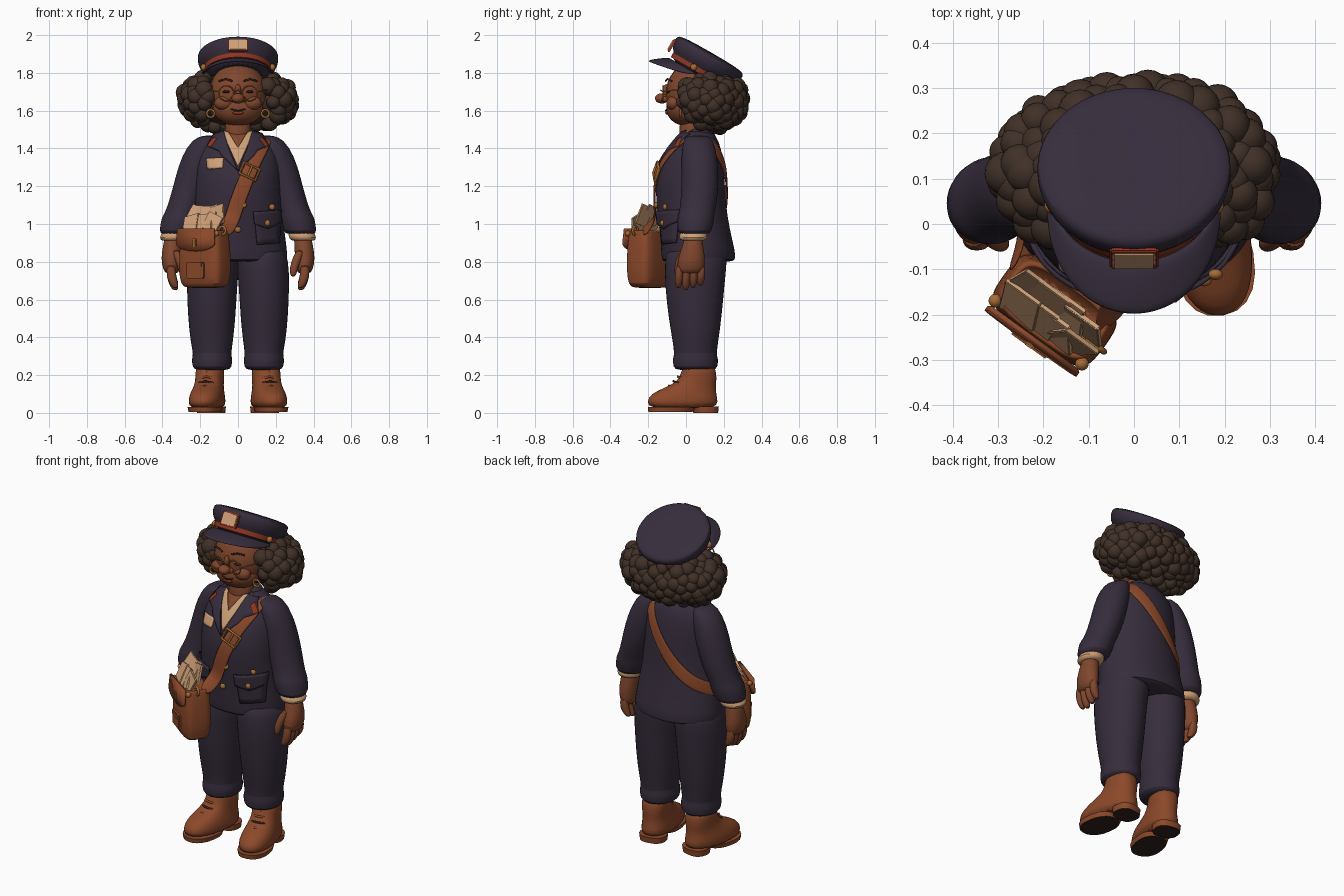
import bpy, bmesh, math, random
from math import sin, cos, pi, radians
from mathutils import Vector, Matrix
from mathutils.bvhtree import BVHTree

random.seed(4)
if "Cube" in bpy.data.objects:
    bpy.data.objects.remove(bpy.data.objects["Cube"])


def material(name, *rgb):
    m = bpy.data.materials.new(name)
    m.use_nodes = True
    m.diffuse_color = (*rgb, 1)
    m.node_tree.nodes["Principled BSDF"].inputs["Base Color"].default_value = (*rgb, 1)
    return m


NAVY = material("navy cloth", .037, .026, .045)
HAIR = material("dark brown hair", .052, .030, .021)
SKIN = material("brown skin", .215, .062, .026)
LEATHER = material("tan leather", .26, .066, .023)
CREAM = material("cream paper", .62, .35, .185)
GOLD = material("gold metal", .38, .15, .035)
RED = material("red trim", .27, .035, .014)
DARK = material("dark sole", .03, .015, .010)
I = Matrix.Identity(4)


def finish(name, bm, mat, M=I, sub=0, solid=0):
    me = bpy.data.meshes.new(name)
    if not solid:
        bmesh.ops.recalc_face_normals(bm, faces=bm.faces)
    bm.to_mesh(me)
    bm.free()
    me.materials.append(mat)
    ob = bpy.data.objects.new(name, me)
    bpy.context.collection.objects.link(ob)
    ob.matrix_world = M
    if solid:
        mod = ob.modifiers.new("thickness", "SOLIDIFY")
        mod.thickness, mod.offset = solid, 1
    if sub:
        ob.modifiers.new("smooth", "SUBSURF").levels = sub
        ob.modifiers["smooth"].render_levels = sub
    return ob


def loft(name, rings, mat, M=I, n=20, p=2, sub=1):
    """Skin horizontal superellipse rings (x, y, z, rx, ry)."""
    bm = bmesh.new()
    bend = lambda v: math.copysign(abs(v) ** (2 / p), v)
    loops = [[bm.verts.new((x + rx * bend(cos(2 * pi * i / n)), y + ry * bend(sin(2 * pi * i / n)), z))
              for i in range(n)] for x, y, z, rx, ry in rings]
    for a, b in zip(loops, loops[1:]):
        for i in range(n):
            bm.faces.new((a[i], a[(i + 1) % n], b[(i + 1) % n], b[i]))
    bm.faces.new(loops[0][::-1])
    bm.faces.new(loops[-1])
    return finish(name, bm, mat, M, sub)


def ball(name, c, r, mat, M=I):
    bm = bmesh.new()
    bmesh.ops.create_uvsphere(bm, u_segments=24, v_segments=16, radius=1,
                              matrix=Matrix.LocRotScale(Vector(c), None, Vector(r)))
    return finish(name, bm, mat, M)


def box(name, c, size, mat, M=I, rot=I, bevel=.004):
    bm = bmesh.new()
    bmesh.ops.create_cube(bm, size=1, matrix=Matrix.Translation(c) @ rot @ Matrix.Diagonal((*size, 1)))
    bmesh.ops.bevel(bm, geom=bm.edges[:], offset=bevel, segments=2, affect="EDGES")
    return finish(name, bm, mat, M)


def tube(name, pts, r, mat, M=I, closed=False):
    cu = bpy.data.curves.new(name, "CURVE")
    cu.dimensions, cu.bevel_depth, cu.bevel_resolution, cu.use_fill_caps = "3D", r, 2, True
    sp = cu.splines.new("POLY")
    sp.points.add(len(pts) - 1)
    for q, co in zip(sp.points, pts):
        q.co = (*co, 1)
    sp.use_cyclic_u = closed
    tmp = bpy.data.objects.new(name + "_path", cu)
    bm = bmesh.new()
    bm.from_mesh(tmp.to_mesh())
    tmp.to_mesh_clear()
    bpy.data.objects.remove(tmp)
    return finish(name, bm, mat, M)


def hoop(name, c, r, thick, mat, M=I):
    return tube(name, [(c[0] + r * cos(a * pi / 12), c[1], c[2] + r * sin(a * pi / 12)) for a in range(24)],
                thick, mat, M, True)


# Jacket body
torso = loft("jacket", [(0, .06, .80, .235, .175), (0, .068, .805, .264, .197), (0, .064, .86, .262, .197),
                        (0, .045, .98, .245, .185), (0, .025, 1.12, .23, .185), (0, .02, 1.25, .228, .185),
                        (0, .04, 1.36, .222, .155), (0, .06, 1.44, .185, .115), (0, .06, 1.485, .12, .085),
                        (0, .06, 1.495, .09, .07)], NAVY, n=28)
sleeves = []
for s, side in ((1, "left"), (-1, "right")):
    # Sleeves, shirt cuffs and hands
    sleeves.append(loft(side + "_sleeve", [
        (s * .15, .06, 1.47, .03, .05), (s * .175, .065, 1.45, .068, .08), (s * .207, .07, 1.36, .092, .097),
        (s * .24, .075, 1.25, .092, .10), (s * .272, .07, 1.13, .09, .098), (s * .303, .055, 1.05, .088, .094),
        (s * .309, .053, 1.04, .096, .10), (s * .33, .045, .955, .09, .092), (s * .332, .043, .945, .07, .07)], NAVY))
    loft(side + "_shirt_cuff", [(s * .33, .04, .97, .07, .075), (s * .343, .038, .925, .075, .078),
                                (s * .345, .037, .908, .062, .064)], CREAM)
    loft(side + "_palm", [(s * .34, .04, .95, .048, .048), (s * .347, .036, .89, .05, .054),
                          (s * .355, .03, .82, .055, .075), (s * .352, .025, .76, .047, .074),
                          (s * .35, .025, .735, .03, .06)], SKIN, n=14)
    for k in range(4):
        y, tip = -.034 + .039 * k, .648 + .012 * abs(k - 1)
        loft(side + "_finger", [(s * .354, y, .79, .026, .022), (s * .354, y - .003, .72, .027, .023),
                                (s * .338, y - .006, tip + .022, .024, .02), (s * .33, y - .006, tip, .013, .011)],
             SKIN, n=10)
    loft(side + "_thumb", [(s * .335, -.01, .87, .024, .026), (s * .303, -.035, .80, .026, .025),
                           (s * .292, -.045, .74, .021, .02), (s * .292, -.045, .72, .01, .01)], SKIN, n=10)
    # Trousers with turned-up cuffs
    loft(side + "_trouser_leg", [(s * .12, .06, .90, .125, .16), (s * .13, .052, .80, .14, .167),
                                 (s * .138, .046, .68, .136, .16), (s * .139, .048, .50, .127, .142),
                                 (s * .139, .05, .38, .114, .122), (s * .137, .05, .305, .10, .112),
                                 (s * .137, .05, .295, .109, .122), (s * .137, .05, .24, .107, .12),
                                 (s * .137, .05, .225, .085, .10)], NAVY)
    # Boots, splayed outward
    B = Matrix.Translation((s * .15, .06, 0)) @ Matrix.Rotation(s * radians(10), 4, "Z")
    loft(side + "_boot", [(0, -.08, .02, .088, .185), (0, -.08, .06, .094, .192), (0, -.075, .10, .088, .178),
                          (0, -.04, .132, .078, .14), (0, -.002, .165, .074, .104), (0, .008, .21, .077, .095),
                          (0, .008, .27, .07, .08)], LEATHER, B, p=2.3)
    soles = [loft(side + "_sole", [(0, -.145, .004, .084, .118), (0, -.14, .03, .09, .126)], LEATHER, B, p=2.3, sub=0),
             loft(side + "_heel", [(0, .045, 0, .074, .064), (0, .045, .035, .078, .068)], LEATHER, B, p=2.5, sub=0)]
    for ob in soles:
        ob.data.materials.append(DARK)
        for f in ob.data.polygons:
            f.material_index = int(f.normal.z < -.5)
    for k in range(4):
        z, y = .14 + .024 * k, -.165 + .024 * k
        tube(side + "_lace", [(-.04, y + .035, z - .006), (0, y + .012, z + .004), (.04, y + .035, z - .006)],
             .006, DARK if k % 2 else LEATHER, B)

bpy.context.view_layer.update()
deps = bpy.context.evaluated_depsgraph_get()
coat = BVHTree.FromObject(torso, deps)
shells = [coat] + [BVHTree.FromObject(o, deps) for o in sleeves]


def plate(name, outline, mat, lift=.002, thick=.008):
    """Lay a flat outline (x, z) on the front of the jacket."""
    bm = bmesh.new()
    f = bm.faces.new([bm.verts.new((x, 0, z)) for x, z in outline])
    f.normal_update()
    if f.normal.y > 0:
        f.normal_flip()
    bmesh.ops.triangulate(bm, faces=bm.faces[:])
    bmesh.ops.subdivide_edges(bm, edges=bm.edges[:], cuts=4, use_grid_fill=True)
    for v in bm.verts:
        hit = coat.ray_cast(Vector((v.co.x, -1, v.co.z)), Vector((0, 1, 0)))[0]
        v.co.y = (hit.y if hit else -.01) - lift
    return finish(name, bm, mat, solid=thick)


# Shirt, lapels and jacket details
plate("neck_opening", [(-.06, 1.49), (.06, 1.49), (0, 1.37)], SKIN, .001, .004)
plate("shirt_front", [(-.085, 1.49), (-.05, 1.485), (0, 1.40), (.05, 1.485), (.085, 1.49), (0, 1.30)], CREAM, .006)
for s in (1, -1):
    plate("lapel", [(s * .075, 1.49), (s * .125, 1.475), (s * .16, 1.41), (s * .10, 1.385), (s * .085, 1.36),
                    (0, 1.28), (s * .045, 1.39)], NAVY, .012, .009)
    plate("collar_tab", [(s * .125, 1.46), (s * .162, 1.415), (s * .145, 1.405), (s * .112, 1.45)], RED, .022, .004)
    plate("pocket", [(s * .085, 1.04), (s * .22, 1.04), (s * .215, .90), (s * .10, .89)], NAVY, .004, .010)
    plate("pocket_flap", [(s * .08, 1.065), (s * .225, 1.075), (s * .222, 1.01), (s * .155, .975), (s * .085, 1.0)],
          NAVY, .015, .010)
plate("name_tag", [(-.165, 1.345), (-.075, 1.35), (-.08, 1.295), (-.16, 1.29)], CREAM, .005)
for x, z in ((.03, 1.10), (0, .97), (.155, 1.005), (.18, 1.09)):
    hit = coat.ray_cast(Vector((x, -1, z)), Vector((0, 1, 0)))[0]
    ball("jacket_button", hit - Vector((0, .006 if x < .1 else .026, 0)), (.016, .012, .016), GOLD)
loft("jacket_collar", [(0, .065, 1.44, .125, .09), (0, .075, 1.495, .10, .078), (0, .075, 1.51, .08, .062)], NAVY)

# Shoulder strap laid over the coat
route = [(-.035, -.17, 1.02), (-.01, -.17, 1.1), (.035, -.16, 1.22), (.09, -.14, 1.33), (.14, -.07, 1.42),
         (.155, .04, 1.48), (.14, .13, 1.43), (.08, .2, 1.33), (0, .22, 1.22), (-.09, .2, 1.11),
         (-.165, .15, 1.03), (-.22, .06, .98), (-.24, -.03, .96)]
path = [(Vector((-.075, -.235, .94)), Vector((.45, -.85, 0)))]
for q in map(Vector, route):
    goal = Vector((q.x * .3, .04, min(q.z, 1.3)))
    d = (goal - q).normalized()
    trees = shells if q.z > 1.3 else shells[:1]
    hits = [h for h in (t.ray_cast(q - d * .4, d) for t in trees) if h[0]]
    best = min(hits, key=lambda h: h[3])
    path.append((best[0] + best[1] * .008, best[1]))
path.append((Vector((-.27, -.11, .94)), Vector((-1, 0, 0))))
bm = bmesh.new()
rows = []
for i, (c, nrm) in enumerate(path):
    t = path[min(i + 1, len(path) - 1)][0] - path[max(i - 1, 0)][0]
    w = t.cross(nrm).normalized() * (.044 if i < 4 else .04)
    rows.append((bm.verts.new(c - w), bm.verts.new(c + w)))
for a, b in zip(rows, rows[1:]):
    bm.faces.new((a[0], a[1], b[1], b[0])).normal_update()
bm.normal_update()
if bm.faces[:][2].normal.y > 0:
    bmesh.ops.reverse_faces(bm, faces=bm.faces[:])
finish("shoulder_strap", bm, LEATHER, solid=.013, sub=2)
# Strap buckle
mid, nrm = (path[3][0] + path[4][0]) / 2, (path[3][1] + path[4][1]).normalized()
t = (path[4][0] - path[3][0]).normalized()
K = Matrix((t.cross(nrm), nrm, t)).transposed().to_4x4()
K.translation = mid + nrm * .016
tube("strap_buckle", [(-.046, 0, -.033), (.046, 0, -.033), (.046, 0, .033), (-.046, 0, .033)], .009, GOLD, K, True)
tube("buckle_pin", [(0, 0, -.033), (0, .005, .033)], .006, GOLD, K)

# Mail bag
G = Matrix.Translation((-.175, -.19, 0)) @ Matrix.Rotation(radians(-36), 4, "Z")
loft("bag", [(0, 0, .66, .10, .055), (0, 0, .675, .13, .074), (0, 0, .76, .14, .085), (0, 0, .90, .132, .08),
             (0, 0, .97, .122, .072), (0, 0, .968, .11, .06), (0, 0, .93, .105, .055)], LEATHER, G, n=28, p=4)
bm = bmesh.new()
arc = [(.125 * cos(a * pi / 12), .90 - .045 * sin(a * pi / 12)) for a in range(13)]
f = bm.faces.new([bm.verts.new((x, -.074 - (.975 - z) * .07, z)) for x, z in [(-.118, .975), (.118, .975)] + arc])
f.normal_update()
if f.normal.y > 0:
    f.normal_flip()
finish("bag_flap", bm, LEATHER, G, solid=.012)
box("bag_pocket", (0, -.085, .755), (.11, .018, .085), LEATHER, G)
box("bag_pocket_flap", (0, -.093, .785), (.10, .012, .03), LEATHER, G)
box("bag_clasp", (0, -.094, .90), (.024, .012, .045), GOLD, G)
hoop("bag_ring", (.12, -.01, .965), .022, .007, GOLD, G)
for s in (1, -1):
    ball("bag_stud", (s * .118, -.06, .95), (.015, .015, .015), GOLD, G)
for i in range(8):
    spin = Matrix.Rotation(random.uniform(-.45, .45), 4, "Y") @ Matrix.Rotation(random.uniform(-.55, -.25), 4, "X")
    box("letter", (-.068 + .046 * (i % 4), -.035 + .045 * (i // 4), 1.0 + .045 * (i // 4)), (.095, .012, .11),
        CREAM, G, spin, .002)

# Head and face
loft("neck", [(0, .035, 1.40, .085, .075), (0, .03, 1.48, .068, .065), (0, .03, 1.60, .068, .065)], SKIN)
ball("head", (0, .035, 1.69), (.152, .142, .165), SKIN)
ball("jaw", (0, -.002, 1.612), (.134, .102, .092), SKIN)
ball("nose", (0, -.128, 1.665), (.034, .036, .027), SKIN)
ball("nose_bridge", (0, -.105, 1.70), (.017, .02, .04), SKIN)
ball("lower_lip", (0, -.098, 1.588), (.03, .012, .009), RED)
tube("smile", [(.014 * k, -.108 + .0016 * k * k, 1.60 + .0014 * k * k) for k in range(-4, 5)], .004, DARK)
for s in (1, -1):
    ball("cheek", (s * .075, -.066, 1.64), (.05, .038, .038), SKIN)
    ball("nostril", (s * .026, -.112, 1.66), (.017, .02, .015), SKIN)
    ball("ear", (s * .153, .03, 1.66), (.02, .03, .045), SKIN)
    ball("eye", (s * .062, -.094, 1.70), (.02, .012, .007), DARK)
    tube("eyebrow", [(s * .03, -.108, 1.757), (s * .065, -.098, 1.768), (s * .10, -.076, 1.757)], .005, HAIR)
    hoop("spectacle_rim", (s * .062, -.122, 1.692), .04, .0035, GOLD)
    tube("spectacle_arm", [(s * .102, -.122, 1.70), (s * .148, -.06, 1.71), (s * .16, .04, 1.70)], .0035, GOLD)
    hoop("earring", (s * .145, -.03, 1.585), .02, .006, GOLD)
tube("spectacle_bridge", [(-.022, -.122, 1.70), (0, -.134, 1.708), (.022, -.122, 1.70)], .0035, GOLD)

# Curly hair: a core covered with round curls
ball("hair_core", (0, .13, 1.65), (.262, .165, .135), HAIR)
bm = bmesh.new()
count = 190
for i in range(count):
    h = 1 - 2 * (i + .5) / count
    ring, a = (1 - h * h) ** .42, i * pi * (3 - math.sqrt(5))
    c = Vector((.282 * ring * cos(a), .117 + .175 * ring * sin(a), 1.655 + .142 * h))
    if abs(c.x) < .165 and c.y < .10:
        continue
    r = random.uniform(.036, .05)
    c += Vector([random.uniform(-.01, .01) for _ in range(3)])
    bmesh.ops.create_icosphere(bm, subdivisions=3, radius=r, matrix=Matrix.Translation(c))
finish("hair_curls", bm, HAIR)

# Peaked cap, tipped back
H = Matrix.Translation((0, .07, 1.79)) @ Matrix.Rotation(radians(-30), 4, "X")
loft("cap_crown", [(0, 0, -.02, .172, .168), (0, 0, .035, .178, .172), (0, 0, .05, .205, .195), (0, 0, .095, .217, .207),
                   (0, 0, .118, .213, .202), (0, 0, .128, .195, .185), (0, 0, .134, .10, .10)], NAVY, H, n=32)
loft("cap_band", [(0, 0, .006, .181, .177), (0, 0, .032, .184, .178)], RED, H, n=40, sub=0)
bm = bmesh.new()
rows = []
for k in range(-14, 15):
    a = k * pi / 30
    e = math.sqrt(max(0, cos(a * 1.05)))
    rows.append([bm.verts.new(((.175 + .012 * u) * sin(a), -.170 * cos(a) - .095 * u * e, -.008 - .07 * u ** 1.2 * e))
                 for u in (0, .35, .7, 1)])
for a, b in zip(rows, rows[1:]):
    for j in range(3):
        bm.faces.new((a[j], a[j + 1], b[j + 1], b[j]))
finish("cap_visor", bm, NAVY, H, solid=.012, sub=1)
box("cap_badge_frame", (0, -.203, .062), (.108, .014, .078), RED, H)
box("cap_badge", (0, -.209, .062), (.094, .010, .066), CREAM, H)
for s in (1, -1):
    ball("cap_button", (s * .182, -.045, .02), (.016, .018, .018), GOLD, H)

# Smooth shading with sharp edges kept
bpy.ops.object.select_all(action="DESELECT")
for ob in bpy.context.scene.objects:
    if ob.type == "MESH":
        ob.select_set(True)
        bpy.context.view_layer.objects.active = ob
bpy.ops.object.shade_smooth_by_angle(angle=radians(50))
